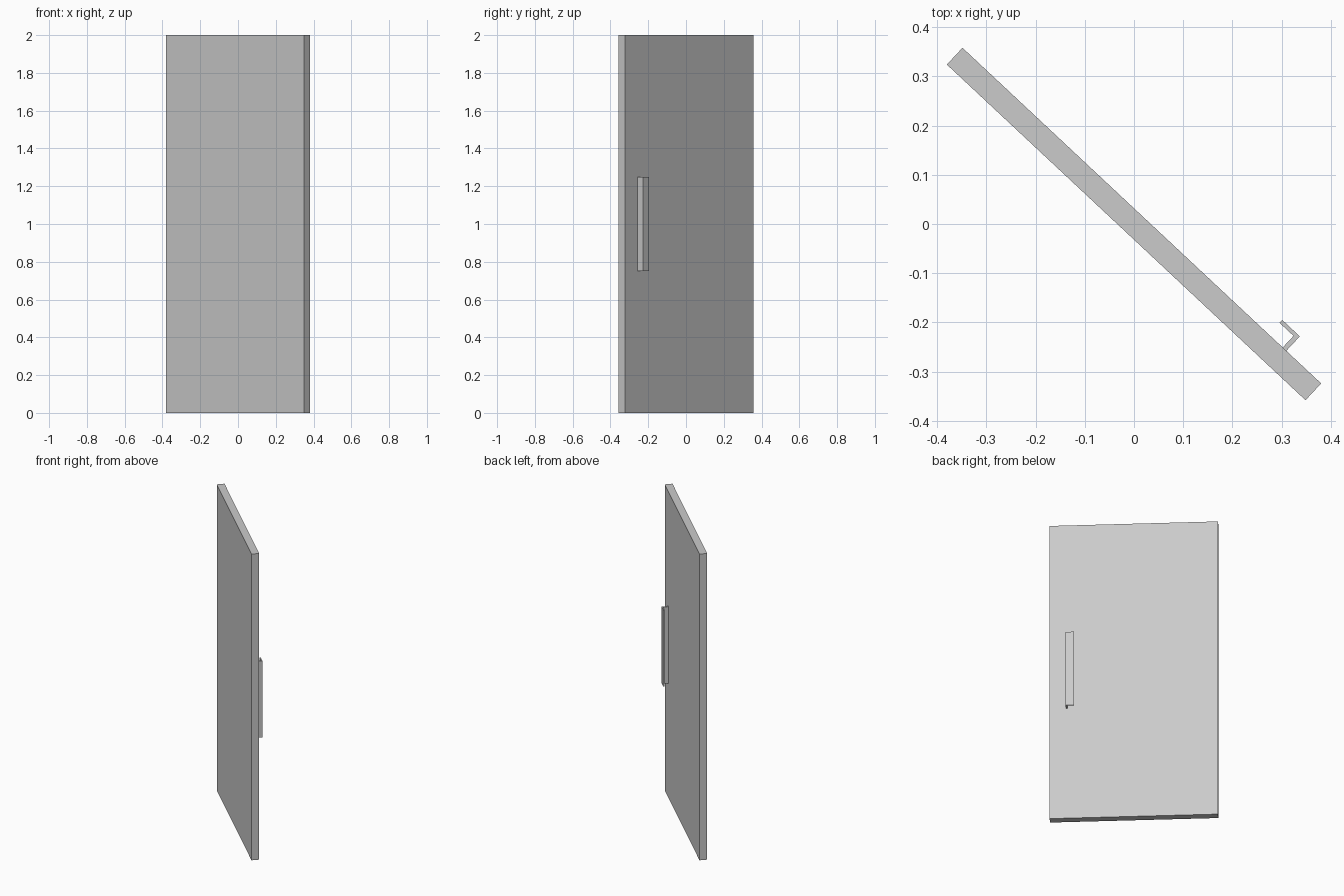
import bpy, bmesh
from math import radians
from mathutils import Matrix

if "Cube" in bpy.data.objects:
    bpy.data.objects.remove(bpy.data.objects["Cube"])

TURN = Matrix.Rotation(radians(-43.1), 4, 'Z')


def extrude_profile(name, profile, z0, z1):
    """Extrude a plan outline (door-aligned) from z0 to z1, turned to the door angle."""
    bm = bmesh.new()
    face = bm.faces.new([bm.verts.new((x, y, z0)) for x, y in profile])
    ext = bmesh.ops.extrude_face_region(bm, geom=[face])
    top = [v for v in ext['geom'] if isinstance(v, bmesh.types.BMVert)]
    bmesh.ops.translate(bm, verts=top, vec=(0, 0, z1 - z0))
    bmesh.ops.recalc_face_normals(bm, faces=bm.faces)
    mesh = bpy.data.meshes.new(name)
    bm.to_mesh(mesh)
    bm.free()
    obj = bpy.data.objects.new(name, mesh)
    obj.matrix_world = TURN
    bpy.context.collection.objects.link(obj)
    return obj


# Door slab
L, T = 0.499, 0.0233
extrude_profile("door_panel", [(-L, -T), (L, -T), (L, T), (-L, T)], 0, 2)

# L-shaped pull handle: stem out of the door, grip folded back parallel to it
extrude_profile("pull_handle", [(0.392, T), (0.402, T), (0.402, 0.0635),
                                (0.353, 0.0635), (0.353, 0.0555), (0.392, 0.0555)],
                0.75, 1.25)
